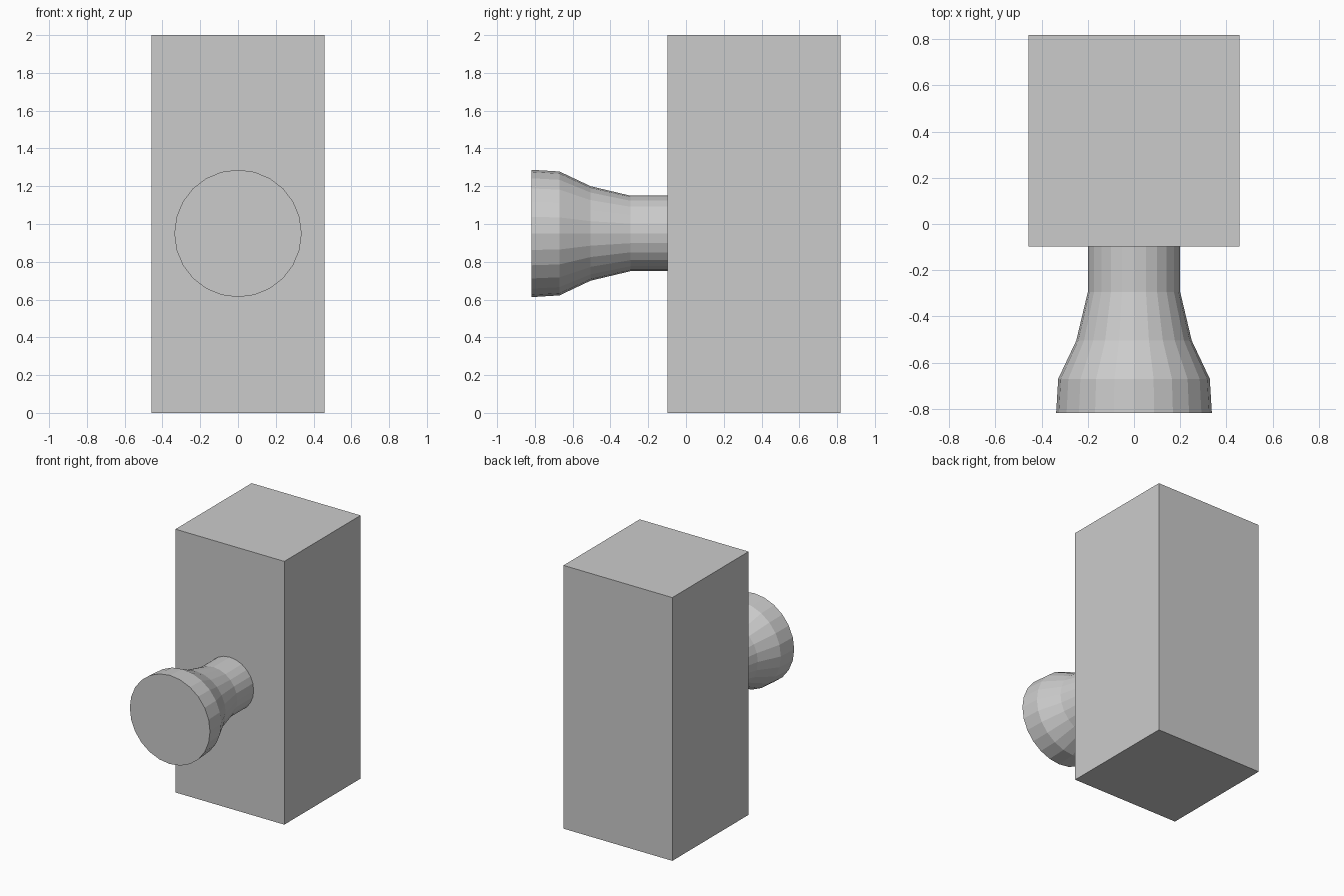
import bpy, bmesh
from math import cos, sin, tau

if "Cube" in bpy.data.objects:
    bpy.data.objects.remove(bpy.data.objects["Cube"])


def add_object(name, bm):
    bmesh.ops.recalc_face_normals(bm, faces=bm.faces)
    mesh = bpy.data.meshes.new(name)
    bm.to_mesh(mesh)
    bm.free()
    obj = bpy.data.objects.new(name, mesh)
    bpy.context.collection.objects.link(obj)
    return obj


def lathe_along_y(name, profile, z, sides):
    """Rings of (y, radius) joined into a capped flat-shaded solid."""
    bm = bmesh.new()
    rings = [[bm.verts.new((r * cos(tau * i / sides), y, z + r * sin(tau * i / sides)))
              for i in range(sides)] for y, r in profile]
    for a, b in zip(rings, rings[1:]):
        for i in range(sides):
            j = (i + 1) % sides
            bm.faces.new((a[i], a[j], b[j], b[i]))
    bm.faces.new(rings[0])
    bm.faces.new(rings[-1])
    return add_object(name, bm)


# Tall square block
bm = bmesh.new()
bmesh.ops.create_cube(bm, size=1)
bmesh.ops.scale(bm, vec=(0.915, 0.915, 2.0), verts=bm.verts)
bmesh.ops.translate(bm, vec=(0, 0.36, 1.0), verts=bm.verts)
add_object("block", bm)

# Flared knob on the front face
lathe_along_y("knob", [(-0.0975, 0.20), (-0.295, 0.20), (-0.505, 0.25),
                       (-0.67, 0.328), (-0.8175, 0.337)], z=0.95, sides=24)
